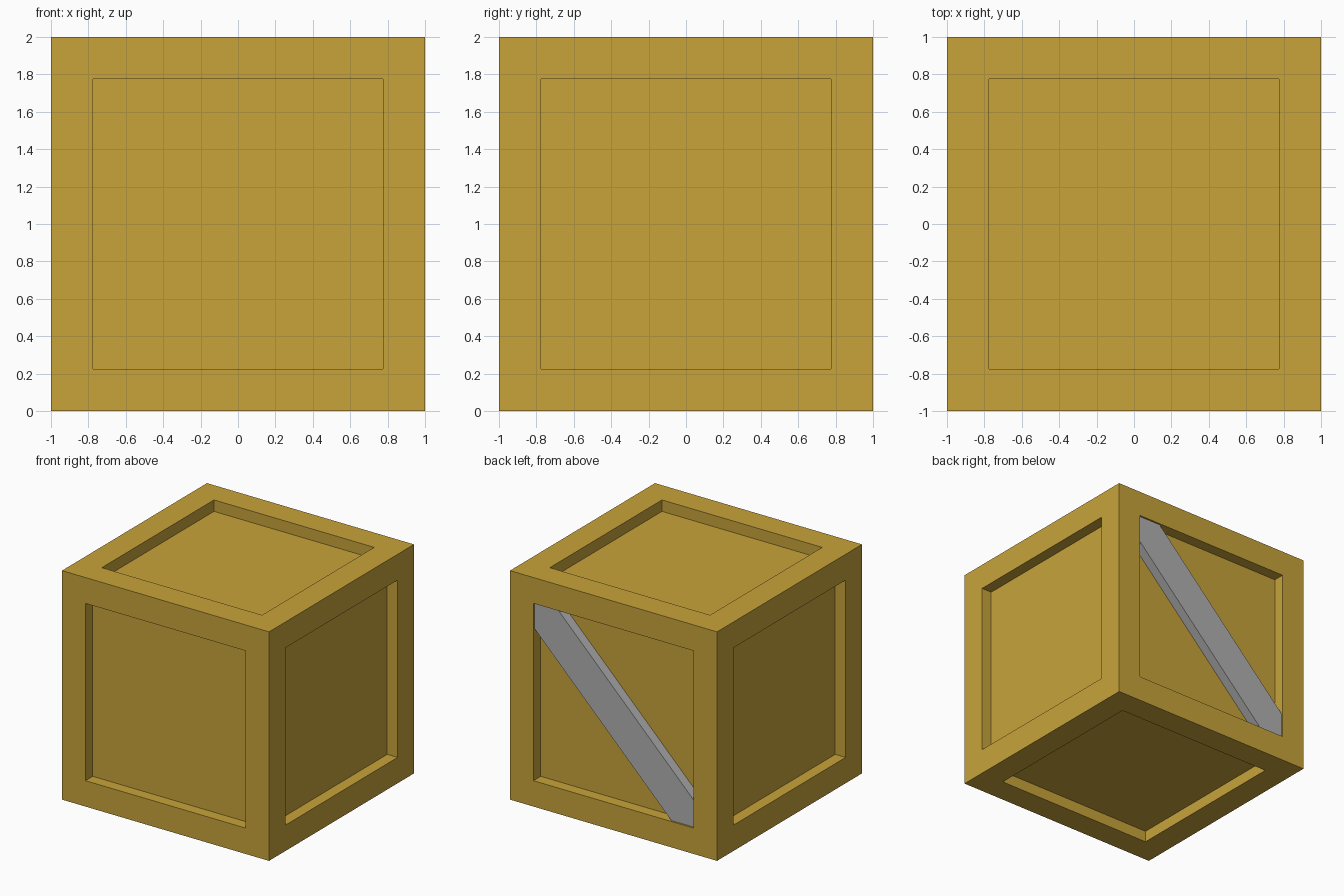
import bpy
import bmesh
from mathutils import Vector

default = bpy.data.objects.get("Cube")
if default:
    bpy.data.objects.remove(default, do_unlink=True)

FRAME = 0.226        # width of the frame boards
RECESS = 0.1         # depth of the sunken panels
INNER = 1 - FRAME    # half size of each panel opening


def make_material(name, rgb):
    mat = bpy.data.materials.new(name)
    mat.use_nodes = True
    color = (*rgb, 1)
    mat.diffuse_color = color
    mat.node_tree.nodes["Principled BSDF"].inputs["Base Color"].default_value = color
    return mat


def make_object(name, bm, mat):
    bmesh.ops.recalc_face_normals(bm, faces=bm.faces)
    mesh = bpy.data.meshes.new(name)
    bm.to_mesh(mesh)
    bm.free()
    mesh.materials.append(mat)
    obj = bpy.data.objects.new(name, mesh)
    obj.location.z = 1
    bpy.context.collection.objects.link(obj)
    return obj


wood = make_material("golden wood", (0.578, 0.371, 0.042))
metal = make_material("grey metal", (0.44, 0.44, 0.44))

# Crate body: every side gets a border and a sunken panel
bm = bmesh.new()
bmesh.ops.create_cube(bm, size=2)
sides = list(bm.faces)
bmesh.ops.inset_individual(bm, faces=sides, thickness=FRAME, use_even_offset=True)
for panel in sides:
    inward = -panel.normal.copy()
    sunk = bmesh.ops.extrude_discrete_faces(bm, faces=[panel])["faces"]
    bmesh.ops.translate(bm, verts=sunk[0].verts, vec=inward * RECESS)
make_object("crate_body", bm, wood)

# Diagonal brace across the back panel, its ends cut to fit the corners
half = [(INNER, INNER - FRAME), (INNER, INNER), (INNER - FRAME, INNER)]
outline = half + [(-x, -z) for x, z in half]
bm = bmesh.new()
back_y, front_y = 1 - RECESS, 1 - 0.015
face = bm.faces.new([bm.verts.new((x, back_y, z)) for x, z in outline])
extruded = bmesh.ops.extrude_face_region(bm, geom=[face], use_keep_orig=True)["geom"]
moved = [v for v in extruded if isinstance(v, bmesh.types.BMVert)]
bmesh.ops.translate(bm, verts=moved, vec=Vector((0, front_y - back_y, 0)))
make_object("back_brace", bm, metal)
